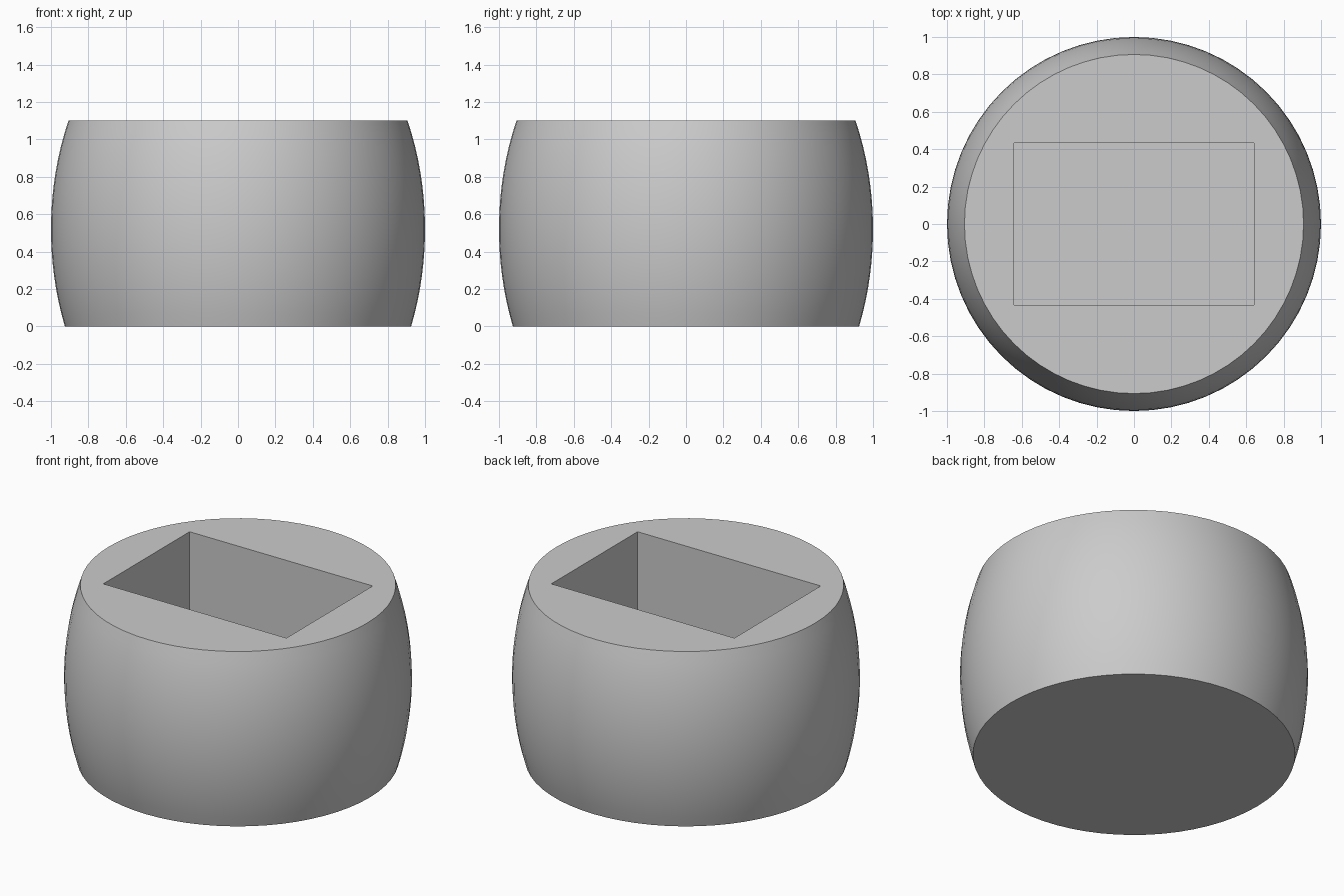
import bpy
import bmesh
import math

if "Cube" in bpy.data.objects:
    bpy.data.objects.remove(bpy.data.objects["Cube"], do_unlink=True)

HEIGHT = 1.1
BELLY_Z = 0.52      # height of the widest ring
BULGE = 1.374       # vertical semi-axis of the curved wall
SEGMENTS = 64
RINGS = 16
POCKET = (1.285, 0.865)
POCKET_FLOOR = 0.25

grey = bpy.data.materials.new("plain grey")
grey.use_nodes = True
colour = (0.6, 0.6, 0.6, 1)
grey.diffuse_color = colour
grey.node_tree.nodes["Principled BSDF"].inputs["Base Color"].default_value = colour


def add_object(name, bm):
    bmesh.ops.recalc_face_normals(bm, faces=bm.faces)
    mesh = bpy.data.meshes.new(name)
    bm.to_mesh(mesh)
    bm.free()
    mesh.materials.append(grey)
    obj = bpy.data.objects.new(name, mesh)
    bpy.context.collection.objects.link(obj)
    return obj


# Barrel body: stacked rings following an elliptical bulge, capped flat
bm = bmesh.new()
rings = []
for i in range(RINGS + 1):
    z = HEIGHT * i / RINGS
    r = math.sqrt(1 - ((z - BELLY_Z) / BULGE) ** 2)
    angles = [math.tau * k / SEGMENTS for k in range(SEGMENTS)]
    rings.append([bm.verts.new((r * math.cos(a), r * math.sin(a), z)) for a in angles])
for low, high in zip(rings, rings[1:]):
    for k in range(SEGMENTS):
        n = (k + 1) % SEGMENTS
        bm.faces.new((low[k], low[n], high[n], high[k]))
bm.faces.new(rings[0])
bm.faces.new(rings[-1])
body = add_object("barrel_body", bm)

# Rectangular pocket cut down from the top
bm = bmesh.new()
bmesh.ops.create_cube(bm, size=1)
depth = HEIGHT - POCKET_FLOOR + 0.2
bmesh.ops.scale(bm, vec=(*POCKET, depth), verts=bm.verts)
bmesh.ops.translate(bm, vec=(0, 0, POCKET_FLOOR + depth / 2), verts=bm.verts)
cutter = add_object("pocket_cutter", bm)

cut = body.modifiers.new("pocket", "BOOLEAN")
cut.operation = "DIFFERENCE"
cut.solver = "EXACT"
cut.object = cutter
bpy.context.view_layer.objects.active = body
body.select_set(True)
bpy.ops.object.modifier_apply(modifier=cut.name)
bpy.data.objects.remove(cutter, do_unlink=True)

# Smooth wall with crisp rims and pocket edges
bpy.ops.object.shade_smooth_by_angle(angle=math.radians(30))
